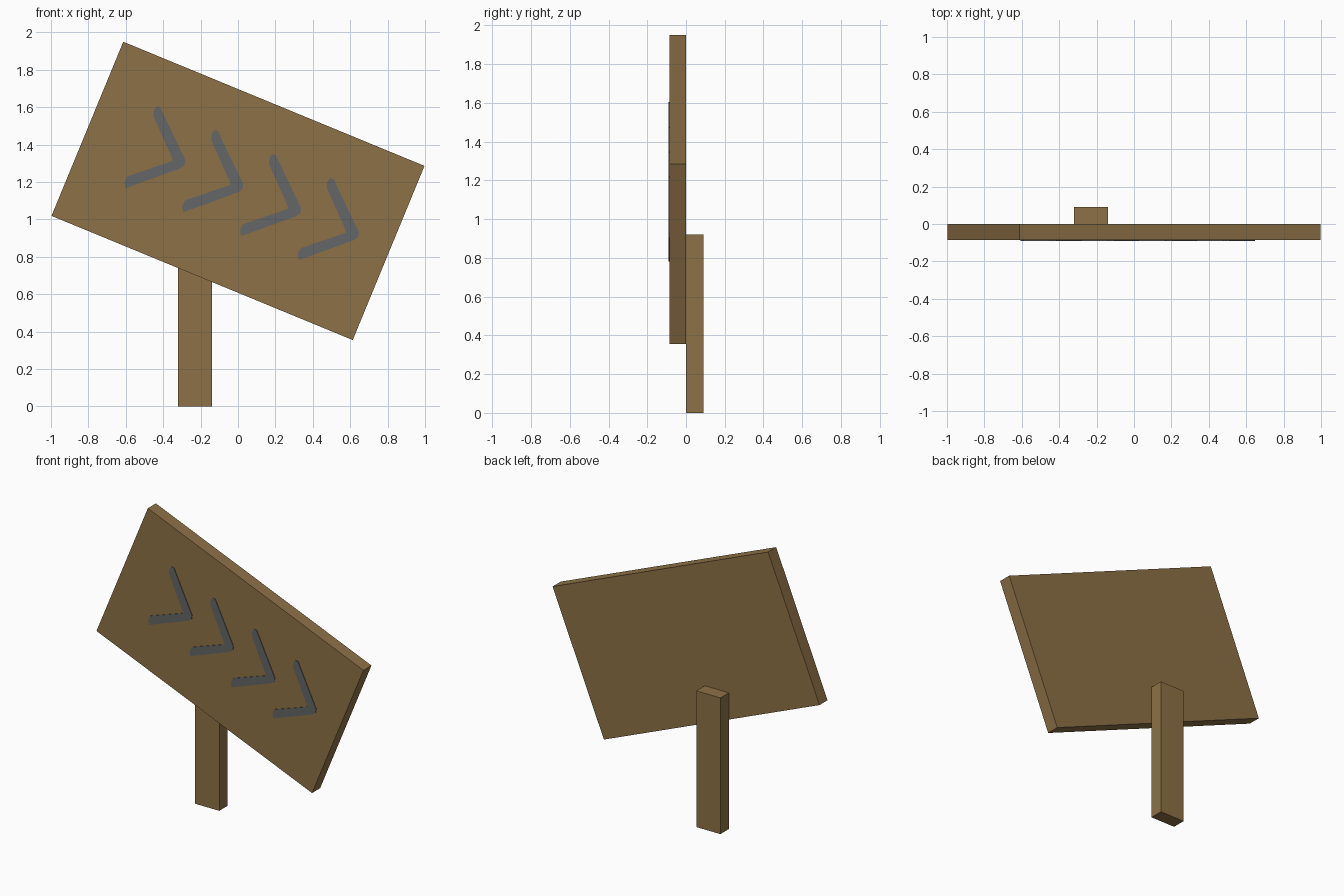
import bpy, bmesh, math
from mathutils import Matrix, Vector

cube = bpy.data.objects.get("Cube")
if cube:
    bpy.data.objects.remove(cube, do_unlink=True)


def material(name, color):
    mat = bpy.data.materials.new(name)
    mat.use_nodes = True
    mat.diffuse_color = (*color, 1)
    mat.node_tree.nodes["Principled BSDF"].inputs["Base Color"].default_value = (*color, 1)
    return mat


def finish(name, bm, mat):
    bmesh.ops.recalc_face_normals(bm, faces=bm.faces)
    mesh = bpy.data.meshes.new(name)
    bm.to_mesh(mesh)
    bm.free()
    mesh.materials.append(mat)
    obj = bpy.data.objects.new(name, mesh)
    bpy.context.collection.objects.link(obj)
    return obj


def box(name, center, size, mat, tilt=0):
    bm = bmesh.new()
    bmesh.ops.create_cube(bm, size=1, matrix=Matrix.Diagonal((*size, 1)))
    obj = finish(name, bm, mat)
    obj.location = center
    obj.rotation_euler.y = tilt
    return obj


def plate(name, outline, back, front, mat):
    bm = bmesh.new()
    face = bm.faces.new([bm.verts.new((x, back, z)) for x, z in outline])
    new = bmesh.ops.extrude_face_region(bm, geom=[face])["geom"]
    verts = [v for v in new if isinstance(v, bmesh.types.BMVert)]
    bmesh.ops.translate(bm, verts=verts, vec=Vector((0, front - back, 0)))
    return finish(name, bm, mat)


wood = material("brown wood", (0.27, 0.165, 0.062))
paint = material("grey paint", (0.125, 0.132, 0.135))

# Upright post and the tilted board fixed to its front
box("post", (-0.23, 0.045, 0.46), (0.18, 0.09, 0.92), wood)
box("board", (0, -0.043, 1.152), (1.742, 0.086, 1.007), wood, math.radians(22.4))

# Row of thin painted chevrons following the board's slope
chevron = [(-0.436, 1.604), (-0.416, 1.6), (-0.405, 1.575), (-0.281, 1.316),
           (-0.285, 1.29), (-0.307, 1.273), (-0.602, 1.166), (-0.607, 1.2),
           (-0.591, 1.23), (-0.35, 1.312), (-0.353, 1.33), (-0.452, 1.551), (-0.45, 1.583)]
for i in range(4):
    outline = [(x + 0.309 * i, z - 0.128 * i) for x, z in chevron]
    plate(f"chevron_{i + 1}", outline, -0.084, -0.09, paint)
